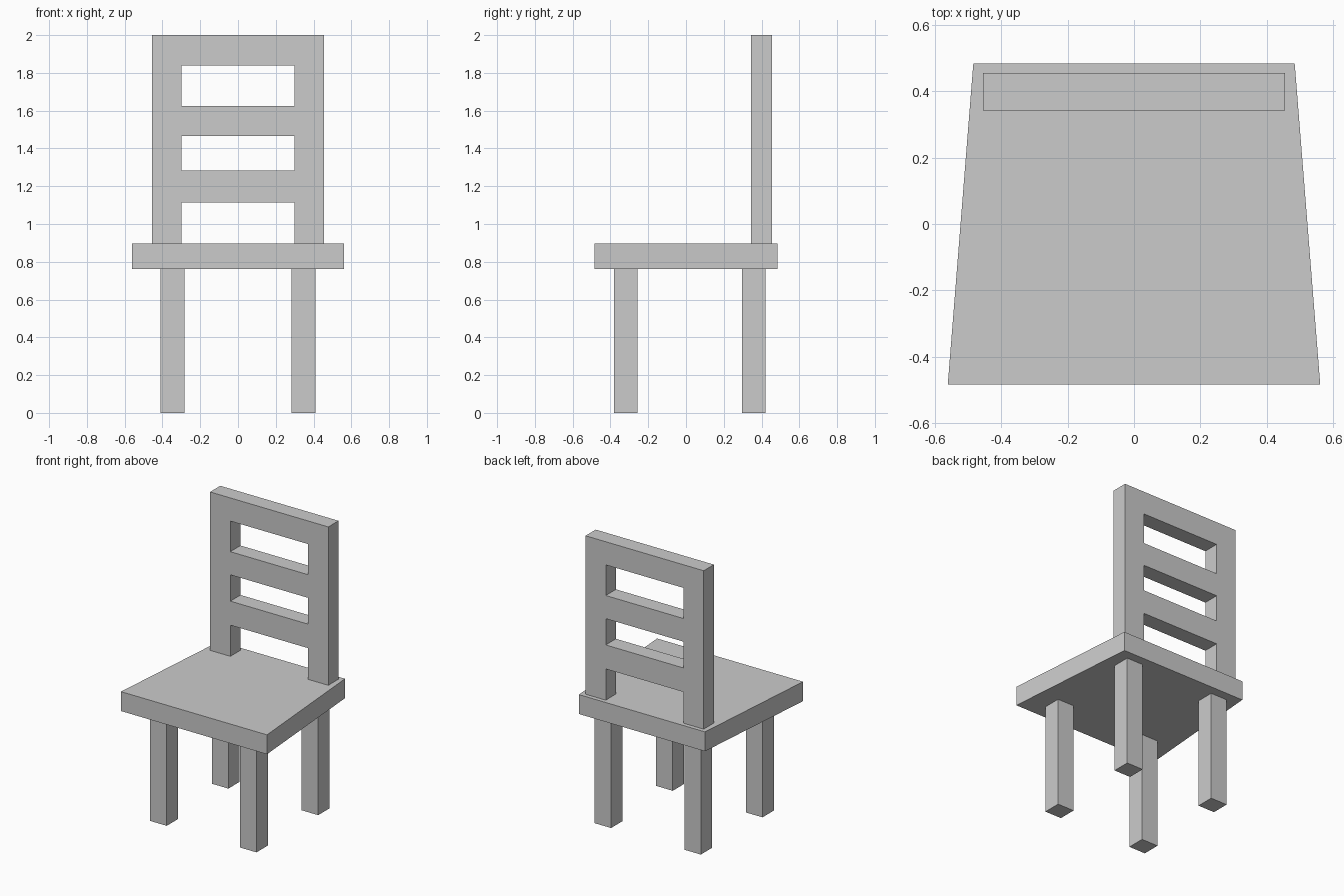
import bpy, bmesh

if "Cube" in bpy.data.objects:
    bpy.data.objects.remove(bpy.data.objects["Cube"])

SEAT_BOTTOM, SEAT_TOP = 0.763, 0.898


def extrude_faces(name, polygons, offset):
    """Make one solid by extruding edge-sharing flat polygons along offset."""
    bm = bmesh.new()
    for poly in polygons:
        bm.faces.new([bm.verts.new(p) for p in poly])
    bmesh.ops.remove_doubles(bm, verts=bm.verts, dist=1e-5)
    base = bm.faces[:]
    new = bmesh.ops.extrude_face_region(bm, geom=base, use_keep_orig=True)["geom"]
    moved = [g for g in new if isinstance(g, bmesh.types.BMVert)]
    bmesh.ops.translate(bm, verts=moved, vec=offset)
    bmesh.ops.recalc_face_normals(bm, faces=bm.faces)
    mesh = bpy.data.meshes.new(name)
    bm.to_mesh(mesh)
    bm.free()
    obj = bpy.data.objects.new(name, mesh)
    bpy.context.collection.objects.link(obj)
    return obj


# Seat: slab tapering towards the back
seat = [(-0.562, -0.484), (0.562, -0.484), (0.485, 0.484), (-0.485, 0.484)]
extrude_faces("seat", [[(x, y, SEAT_BOTTOM) for x, y in seat]],
              (0, 0, SEAT_TOP - SEAT_BOTTOM))

# Legs: four square posts
for row, y0, y1 in (("front", -0.381, -0.257), ("back", 0.297, 0.421)):
    for side, x0, x1 in (("left", -0.409, -0.282), ("right", 0.282, 0.409)):
        foot = [(x0, y0, 0), (x1, y0, 0), (x1, y1, 0), (x0, y1, 0)]
        extrude_faces(f"{row}_leg_{side}", [foot], (0, 0, SEAT_BOTTOM))

# Backrest: two stiles and three rails in one panel, gaps left open
xs = [-0.455, -0.299, 0.299, 0.455]
zs = [SEAT_TOP, 1.115, 1.282, 1.465, 1.626, 1.839, 2.0]
BACK_FRONT, BACK_REAR = 0.343, 0.455
cells = []
for i in range(len(xs) - 1):
    for k in range(len(zs) - 1):
        if i == 1 and k % 2 == 0:
            continue
        x0, x1, z0, z1 = xs[i], xs[i + 1], zs[k], zs[k + 1]
        cells.append([(x, BACK_FRONT, z)
                      for x, z in ((x0, z0), (x1, z0), (x1, z1), (x0, z1))])
extrude_faces("backrest", cells, (0, BACK_REAR - BACK_FRONT, 0))
